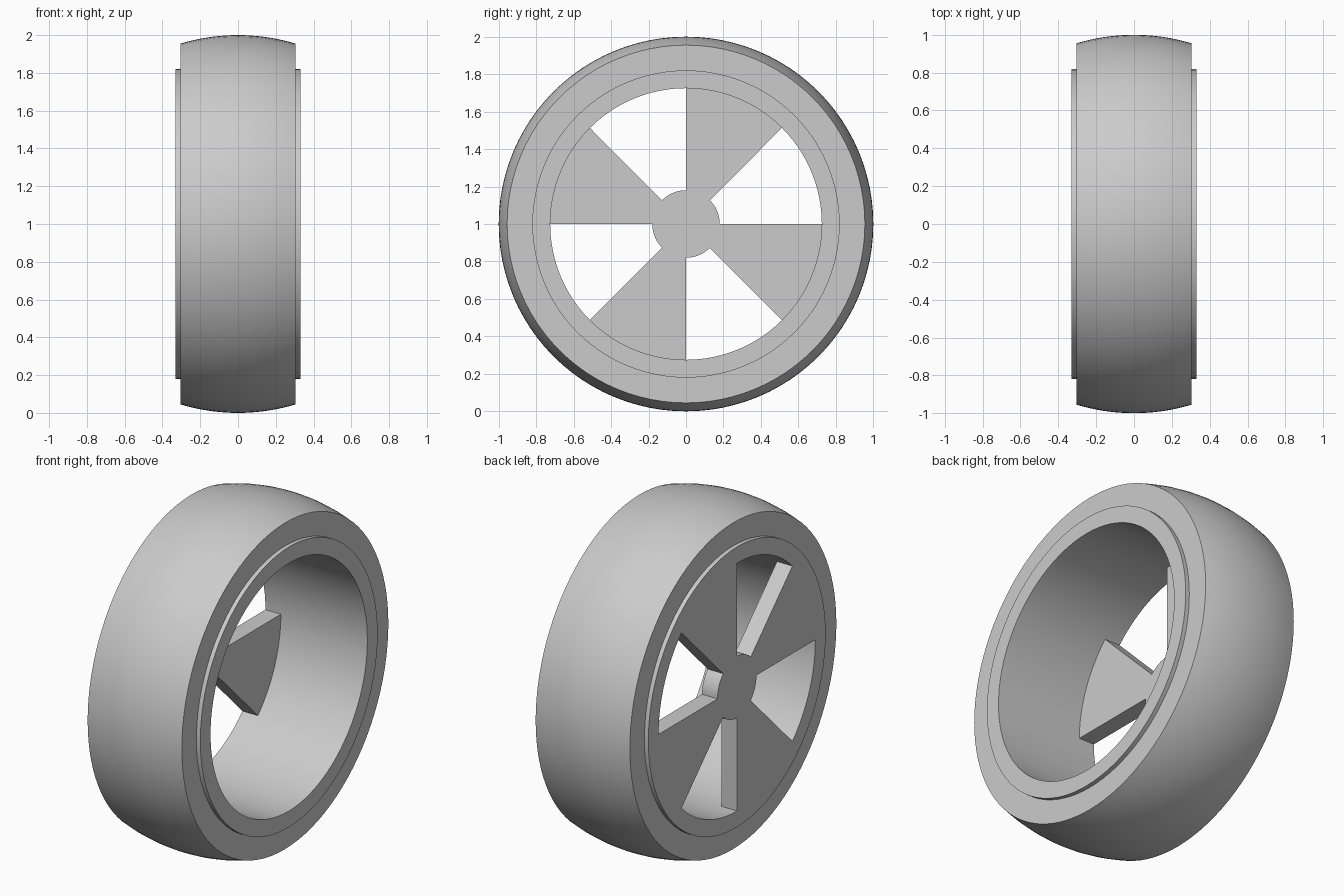
import bpy
import bmesh
from math import cos, sin, tau, sqrt, radians

cube = bpy.data.objects.get("Cube")
if cube:
    bpy.data.objects.remove(cube, do_unlink=True)

SEGMENTS = 96
RIM_X, RIM_OUTER, RIM_INNER = 0.33, 0.82, 0.725
TYRE_X, TYRE_EDGE = 0.305, 0.955
HUB_RADIUS, DISC_DEPTH = 0.18, 0.1

grey = bpy.data.materials.new("plain grey")
grey.use_nodes = True
colour = (0.6, 0.6, 0.6, 1)
grey.diffuse_color = colour
grey.node_tree.nodes["Principled BSDF"].inputs["Base Color"].default_value = colour


def point(x, radius, step):
    """A point on a circle around the axle, which runs along x."""
    a = tau * step / SEGMENTS
    return (x, radius * cos(a), 1 + radius * sin(a))


def finish(name, bm):
    bmesh.ops.recalc_face_normals(bm, faces=bm.faces)
    mesh = bpy.data.meshes.new(name)
    bm.to_mesh(mesh)
    bm.free()
    mesh.materials.append(grey)
    obj = bpy.data.objects.new(name, mesh)
    bpy.context.collection.objects.link(obj)
    bpy.ops.object.select_all(action="DESELECT")
    obj.select_set(True)
    bpy.context.view_layer.objects.active = obj
    bpy.ops.object.shade_smooth_by_angle(angle=radians(30))
    return obj


def lathe(name, profile):
    """Turn a closed (x, radius) profile around the axle."""
    bm = bmesh.new()
    rings = [[bm.verts.new(point(x, r, s)) for s in range(SEGMENTS)] for x, r in profile]
    for i, ring in enumerate(rings):
        last = rings[i - 1]
        for s in range(SEGMENTS):
            bm.faces.new((last[s - 1], last[s], ring[s], ring[s - 1]))
    return finish(name, bm)


# Tyre with a crowned tread
crown = 1 - TYRE_EDGE
arc_radius = (TYRE_X ** 2 + crown ** 2) / (2 * crown)
tread_xs = [TYRE_X * i / 8 for i in range(-8, 9)]
tread = [(x, 1 - arc_radius + sqrt(arc_radius ** 2 - x * x)) for x in tread_xs]
lathe("tyre", [(-TYRE_X, RIM_OUTER)] + tread + [(TYRE_X, RIM_OUTER)])

# Rim barrel standing slightly proud of both sidewalls
lathe("rim", [(-RIM_X, RIM_INNER), (-RIM_X, RIM_OUTER),
              (RIM_X, RIM_OUTER), (RIM_X, RIM_INNER)])

# Hub with four wedge spokes, flush with the right-hand rim face
bm = bmesh.new()
eighth = SEGMENTS // 8
outline = []
for sector in range(8):
    radius = RIM_INNER if sector % 2 else HUB_RADIUS
    for s in range(eighth + 1):
        outline.append(bm.verts.new(point(-RIM_X, radius, sector * eighth + s)))
face = bm.faces.new(outline)
extruded = bmesh.ops.extrude_face_region(bm, geom=[face], use_keep_orig=True)
moved = [v for v in extruded["geom"] if isinstance(v, bmesh.types.BMVert)]
bmesh.ops.translate(bm, verts=moved, vec=(DISC_DEPTH, 0, 0))
finish("hub_and_spokes", bm)
